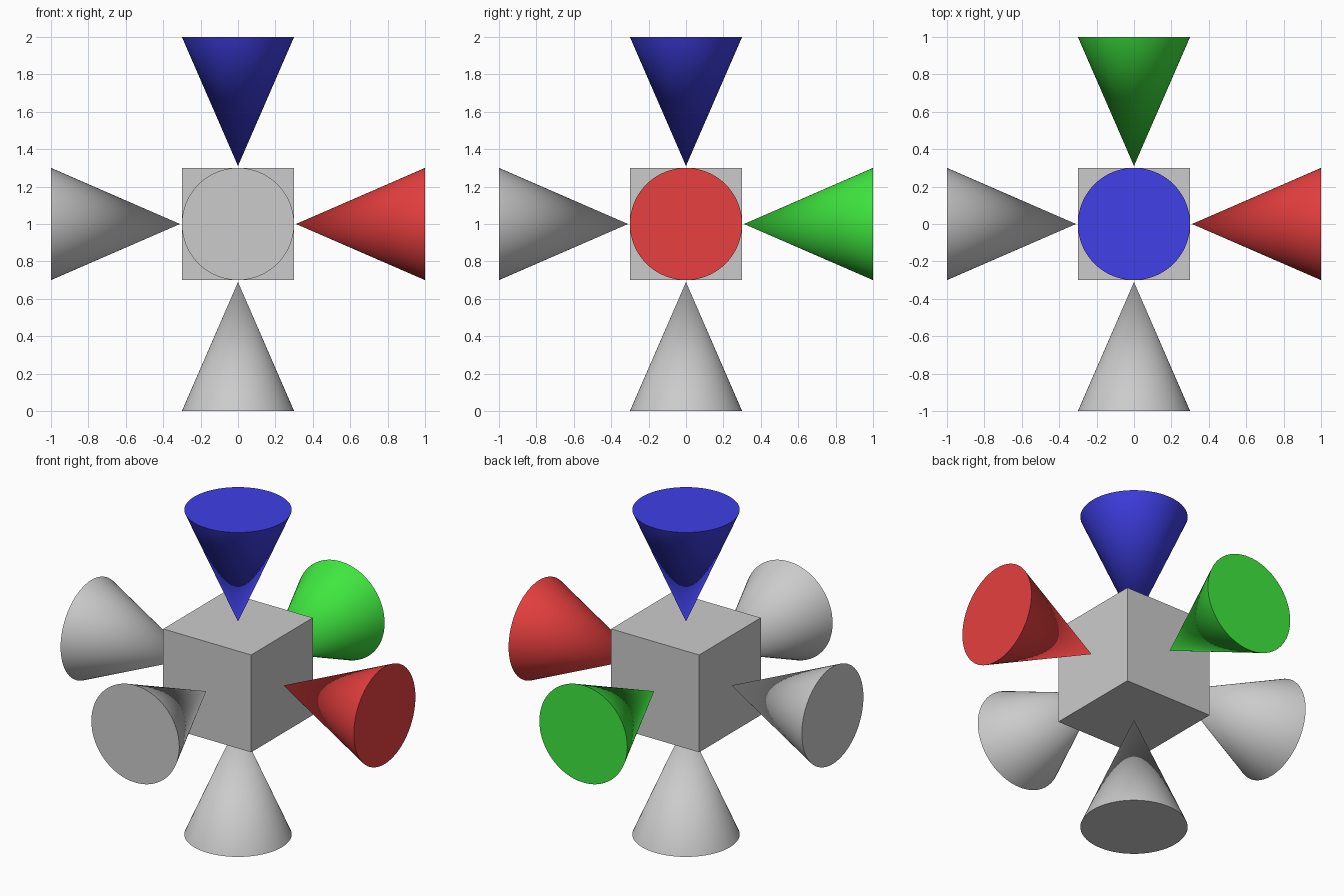
import bpy, math
from mathutils import Vector

if "Cube" in bpy.data.objects:
    bpy.data.objects.remove(bpy.data.objects["Cube"])

CENTRE = Vector((0, 0, 1))
TIP, BASE, RADIUS = 0.31, 1.0, 0.3


def material(name, rgb):
    m = bpy.data.materials.new(name)
    m.diffuse_color = (*rgb, 1)
    m.use_nodes = True
    m.node_tree.nodes["Principled BSDF"].inputs["Base Color"].default_value = m.diffuse_color
    return m


def cone(name, axis, mat=None):
    # Cone with its tip near the cube and its base facing outwards
    axis = Vector(axis)
    bpy.ops.mesh.primitive_cone_add(
        vertices=64, radius1=RADIUS, radius2=0, depth=BASE - TIP,
        location=CENTRE + axis * (TIP + BASE) / 2,
        rotation=(-axis).to_track_quat('Z', 'Y').to_euler())
    ob = bpy.context.object
    ob.name = name
    bpy.ops.object.shade_smooth_by_angle(angle=math.radians(30))
    if mat:
        ob.data.materials.append(mat)


# Central cube
bpy.ops.mesh.primitive_cube_add(size=0.6, location=CENTRE)
bpy.context.object.name = "centre_cube"

# Coloured cones on the positive axes, grey cones on the negative axes
axes = {
    "x": ((1, 0, 0), material("red", (0.8, 0.05, 0.05))),
    "y": ((0, 1, 0), material("green", (0.05, 0.8, 0.05))),
    "z": ((0, 0, 1), material("blue", (0.05, 0.05, 0.8))),
}
for name, (axis, mat) in axes.items():
    cone(f"{name}_positive_cone", axis, mat)
    cone(f"{name}_negative_cone", -Vector(axis))
